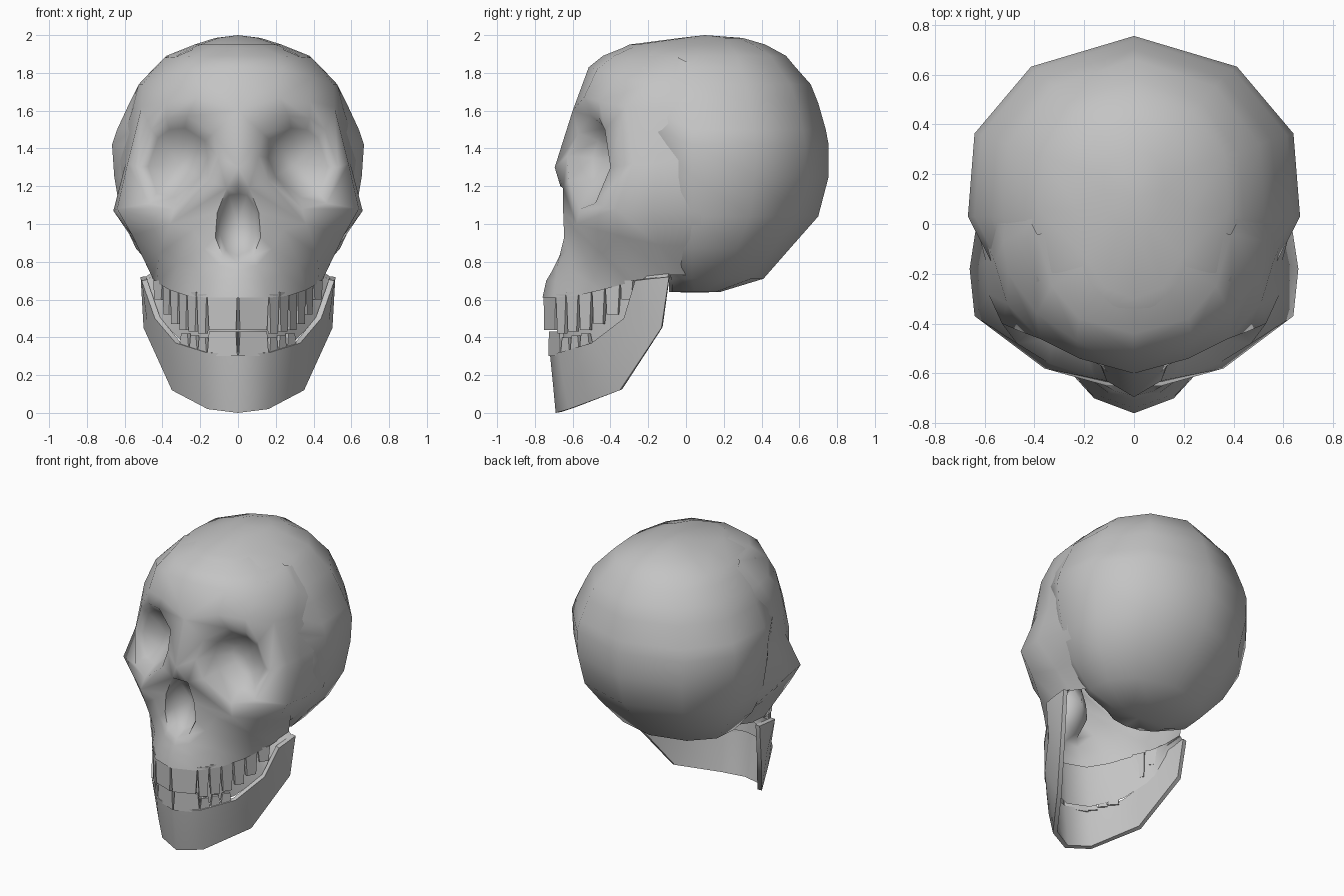
import bpy, bmesh, math
from mathutils import Vector

cube = bpy.data.objects.get("Cube")
if cube:
    bpy.data.objects.remove(cube, do_unlink=True)

TONE = 0.55
bone = bpy.data.materials.new("bone_grey")
bone.use_nodes = True
bone.diffuse_color = (TONE, TONE, TONE, 1)
shader = next(n for n in bone.node_tree.nodes if n.type == 'BSDF_PRINCIPLED')
shader.inputs["Base Color"].default_value = (TONE, TONE, TONE, 1)


def loft(bm, lines, closed=False):
    """Skin a row of polylines that all have the same number of points."""
    grid = [[bm.verts.new(p) for p in line] for line in lines]
    for a, b in zip(grid, grid[1:]):
        count = len(a)
        for i in range(count if closed else count - 1):
            j = (i + 1) % count
            bm.faces.new((a[i], a[j], b[j], b[i]))


def sink(points, floor, narrow, depth):
    """Shrink a ring toward a floor point while pushing it back in y."""
    fx, fy, fz = floor
    return [(x + (fx - x) * narrow, y + (fy - y) * depth, z + (fz - z) * narrow)
            for x, y, z in points]


def finish(bm, name, centre, angle, thickness=0):
    """Weld, turn faces outward, mirror the left half and shade it."""
    bmesh.ops.remove_doubles(bm, verts=bm.verts, dist=0.002)
    bmesh.ops.recalc_face_normals(bm, faces=bm.faces)
    centre = Vector(centre)
    outward = sum(f.calc_area() * f.normal.dot(f.calc_center_median() - centre)
                  for f in bm.faces)
    if outward < 0:
        bmesh.ops.reverse_faces(bm, faces=bm.faces)
    mesh = bpy.data.meshes.new(name)
    bm.to_mesh(mesh)
    bm.free()
    mesh.materials.append(bone)
    obj = bpy.data.objects.new(name, mesh)
    bpy.context.collection.objects.link(obj)
    mirror = obj.modifiers.new("mirror", 'MIRROR')
    mirror.use_clip = True
    if thickness:
        wall = obj.modifiers.new("wall", 'SOLIDIFY')
        wall.thickness = thickness
        wall.offset = -1
    bpy.ops.object.select_all(action='DESELECT')
    obj.select_set(True)
    bpy.context.view_layer.objects.active = obj
    bpy.ops.object.convert(target='MESH')
    bpy.ops.object.shade_smooth_by_angle(angle=math.radians(angle))


# Cranium: one half outline scaled per level (height, front, back, half width)
outline = [(0, -1), (0.5, -0.88), (0.87, -0.52), (1, 0),
           (0.96, 0.46), (0.62, 0.83), (0, 1)]


def half_ring(z, front, back, width):
    middle = (front + back) / 2 if width < 0.4 else 0.03
    return [(u * width, middle + v * (back - middle if v > 0 else middle - front), z)
            for u, v in outline]


levels = [
    (1.985, -0.03, 0.30, 0.12), (1.95, -0.30, 0.42, 0.23),
    (1.89, -0.42, 0.53, 0.38), (1.83, -0.47, 0.58, 0.44),
    (1.74, -0.49, 0.66, 0.525), (1.64, -0.50, 0.70, 0.575),
    (1.5, -0.38, 0.74, 0.64), (1.42, -0.28, 0.755, 0.667),
    (1.25, -0.25, 0.755, 0.655), (1.04, -0.22, 0.70, 0.62),
    (0.87, -0.18, 0.55, 0.54), (0.71, -0.09, 0.41, 0.40),
    (0.64, -0.09, 0.18, 0.22),
]
bm = bmesh.new()
rings = [half_ring(*level) for level in levels]
crown = [(0, 0.1, 2.0)] * len(outline)
base = [(0, 0.05, 0.637)] * len(outline)
loft(bm, [crown] + rings + [base])
finish(bm, "cranium", (0, 0, 1.3), 75)

# Face: eye socket, forehead, upper jaw, nose cavity, cheek and temple
bm = bmesh.new()
nose_tip, nose_top, nose_side = (0, -0.695, 1.30), (0, -0.665, 1.20), (0.06, -0.65, 1.19)
cheek_front, cheek_side = (0.36, -0.58, 1.0), (0.64, -0.37, 1.08)
temple_top, temple = (0.51, -0.32, 1.62), (0.585, -0.28, 1.32)
brow = [(0, -0.60, 1.60), (0.22, -0.54, 1.67), (0.38, -0.46, 1.65), temple_top]
around = brow + [temple, cheek_side, cheek_front, nose_side, nose_tip]
rim = [(0.13, -0.57, 1.48), (0.27, -0.50, 1.57), (0.38, -0.46, 1.56),
       (0.46, -0.43, 1.50), (0.53, -0.40, 1.30), (0.47, -0.48, 1.11),
       (0.34, -0.56, 1.08), (0.16, -0.62, 1.23), (0.11, -0.63, 1.36)]
socket = (0.31, -0.36, 1.32)
loft(bm, [around, rim, sink(rim, socket, 0.25, 0.5),
          sink(rim, socket, 0.6, 0.9), [socket] * len(rim)], closed=True)

ridge_low, ridge_high = (0.505, -0.2, 1.74), (0.39, -0.04, 1.88)
loft(bm, [
    brow,
    [(0, -0.515, 1.83), (0.23, -0.47, 1.82), (0.39, -0.36, 1.78), ridge_low],
    [(0, -0.44, 1.89), (0.22, -0.38, 1.89), (0.33, -0.25, 1.885), ridge_high],
    [(0, -0.29, 1.95), (0.11, -0.25, 1.95), (0.19, -0.16, 1.945), (0.22, -0.03, 1.94)],
])

jaw_columns = [
    [(0, -0.69, 0.79), (0, -0.71, 0.75), (0, -0.74, 0.70), (0, -0.76, 0.61)],
    [(0.08, -0.67, 0.83), (0.10, -0.68, 0.78), (0.14, -0.69, 0.70), (0.16, -0.70, 0.61)],
    [(0.12, -0.645, 0.93), (0.18, -0.62, 0.87), (0.24, -0.59, 0.74), (0.27, -0.58, 0.62)],
    [(0.11, -0.65, 1.06), (0.24, -0.59, 0.97), (0.32, -0.52, 0.79), (0.36, -0.45, 0.65)],
    [nose_side, cheek_front, (0.42, -0.44, 0.84), (0.43, -0.30, 0.69)],
]
loft(bm, jaw_columns)

nose_rim = [column[0] for column in jaw_columns] + [nose_top]
hollow = (0, -0.52, 1.0)
loft(bm, [[nose_tip, nose_tip], [nose_side, nose_top]])
loft(bm, [nose_rim, sink(nose_rim, hollow, 0.2, 0.5), [hollow] * len(nose_rim)])

side_columns = [
    [ridge_high, ridge_low, temple_top, temple, cheek_side,
     (0.56, -0.36, 0.94), (0.45, -0.22, 0.71)],
    [(0.41, 0, 1.86), (0.525, -0.07, 1.74), (0.56, -0.15, 1.6), (0.595, -0.15, 1.32),
     (0.66, -0.18, 1.07), (0.52, -0.15, 0.89), (0.46, -0.09, 0.73)],
    [(0.4, 0.1, 1.85), (0.51, 0.1, 1.74), (0.58, 0.1, 1.6), (0.65, 0.06, 1.35),
     (0.62, 0.08, 1.04), (0.53, 0.08, 0.88), (0.38, 0.02, 0.73)],
]
loft(bm, side_columns)
loft(bm, [jaw_columns[-1][1:], side_columns[0][4:]])
finish(bm, "face", (0, 0.1, 1.1), 75)

# Lower jaw: columns running from the lower edge to the upper edge
bm = bmesh.new()
loft(bm, [
    [(0, -0.69, 0.0), (0, -0.705, 0.16), (0, -0.72, 0.31)],
    [(0.16, -0.62, 0.02), (0.17, -0.65, 0.17), (0.17, -0.67, 0.32)],
    [(0.35, -0.35, 0.12), (0.35, -0.42, 0.26), (0.33, -0.50, 0.37)],
    [(0.50, -0.13, 0.45), (0.48, -0.22, 0.47), (0.44, -0.33, 0.50)],
    [(0.515, -0.09, 0.72), (0.515, -0.19, 0.71), (0.51, -0.27, 0.70)],
])
finish(bm, "lower_jaw", (0, -0.2, 0.4), 60, thickness=0.03)

# Gum wall behind the teeth, joining the lower jaw to the upper jaw
bm = bmesh.new()
loft(bm, [
    [(0, -0.67, 0.32), (0.15, -0.62, 0.33), (0.30, -0.47, 0.38),
     (0.42, -0.31, 0.5), (0.5, -0.25, 0.69), (0.505, -0.1, 0.71)],
    [(0, -0.69, 0.63), (0.14, -0.64, 0.63), (0.24, -0.54, 0.65),
     (0.37, -0.35, 0.69), (0.45, -0.2, 0.73), (0.46, -0.09, 0.74)],
])
finish(bm, "gum_wall", (0, -0.2, 0.5), 75)


# Teeth: tapered blocks set between neighbouring points of an arch
def teeth(name, arch, roots, tips):
    bm = bmesh.new()
    for a, b, root, tip in zip(arch, arch[1:], roots, tips):
        a, b = Vector((*a, 0)), Vector((*b, 0))
        along = (b - a).normalized()
        inward = Vector((-along.y, along.x, 0)) * 0.035
        sections = []
        for z, gap, thin in ((root, 0.002, 1), (tip, 0.012, 0.6)):
            p, q = a + along * gap, b - along * gap
            corners = [p, q, q + inward * thin, p + inward * thin]
            sections.append([(max(c.x, 0.003), c.y, z) for c in corners])
        loft(bm, sections, closed=True)
        for section in sections:
            bm.faces.new([bm.verts.new(c) for c in section])
    finish(bm, name, (0, -0.4, 0.5), 30)


teeth("upper_teeth",
      [(0, -0.755), (0.165, -0.69), (0.22, -0.635), (0.27, -0.57),
       (0.315, -0.50), (0.36, -0.43), (0.40, -0.35), (0.45, -0.28)],
      [0.63, 0.63, 0.64, 0.655, 0.67, 0.69, 0.70],
      [0.44, 0.42, 0.43, 0.44, 0.47, 0.52, 0.60])
teeth("lower_teeth",
      [(0, -0.73), (0.165, -0.665), (0.215, -0.615), (0.26, -0.565), (0.31, -0.51)],
      [0.30, 0.31, 0.33, 0.34],
      [0.43, 0.40, 0.41, 0.42])
